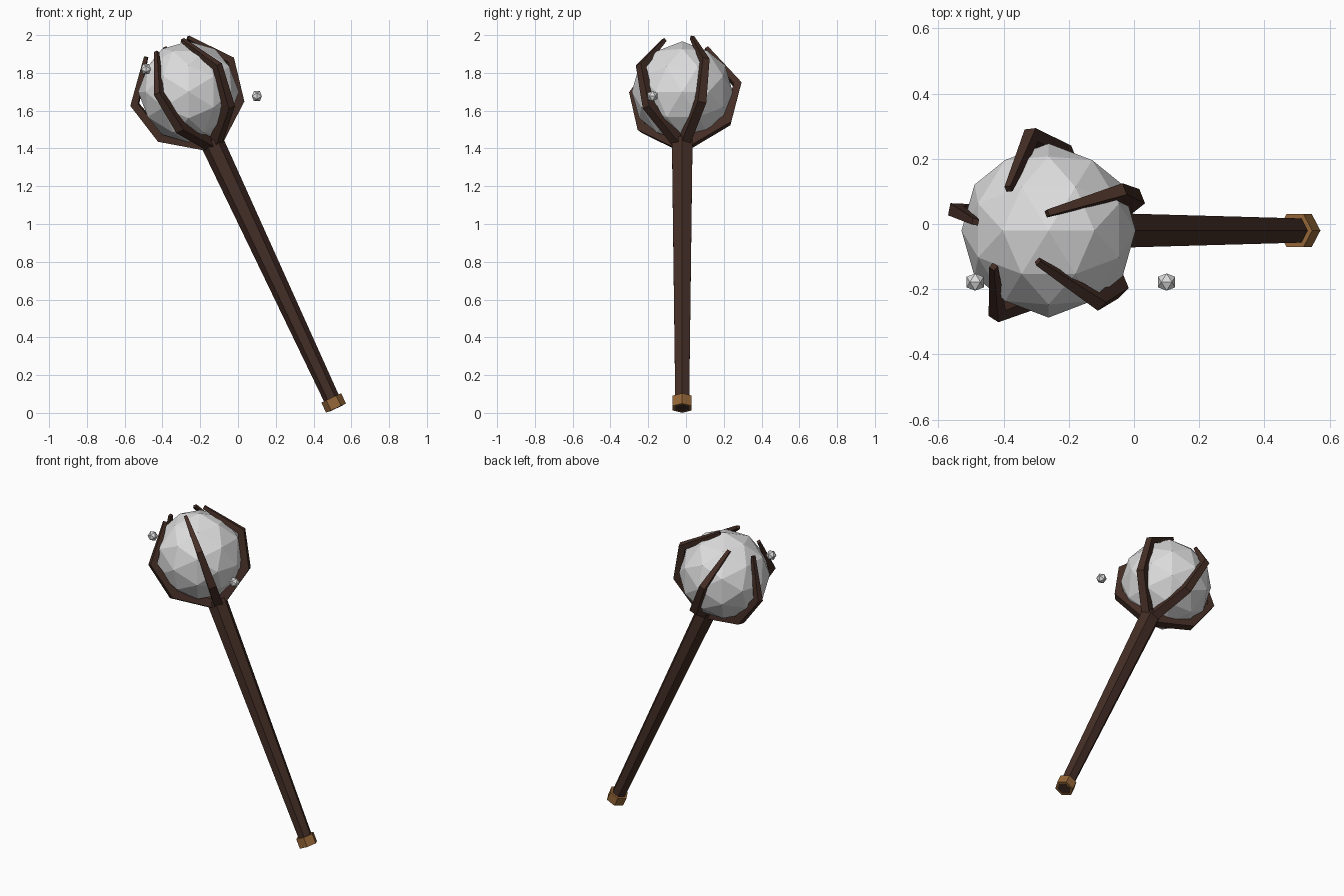
import bpy, bmesh, math
from mathutils import Matrix, Vector

if "Cube" in bpy.data.objects:
    bpy.data.objects.remove(bpy.data.objects["Cube"])

TILT = math.radians(25)
ORB = Vector((-0.262, -0.02, 1.70))
# Staff frame: origin at the orb centre, local z along the shaft
FRAME = Matrix.Translation(ORB) @ Matrix.Rotation(-TILT, 4, 'Y')


def material(name, colour):
    m = bpy.data.materials.new(name)
    m.diffuse_color = (*colour, 1)
    m.use_nodes = True
    m.node_tree.nodes["Principled BSDF"].inputs["Base Color"].default_value = m.diffuse_color
    return m


WOOD = material("dark wood", (0.058, 0.027, 0.019))
BRONZE = material("bronze", (0.30, 0.136, 0.040))
STONE = material("pale stone", (0.72, 0.72, 0.72))


def finish(bm, name, mat, matrix):
    bmesh.ops.recalc_face_normals(bm, faces=bm.faces)
    me = bpy.data.meshes.new(name)
    bm.to_mesh(me)
    bm.free()
    me.materials.append(mat)
    ob = bpy.data.objects.new(name, me)
    ob.matrix_world = matrix
    bpy.context.collection.objects.link(ob)
    return ob


def loft(name, rings, mat, matrix):
    """Skin a closed tube through rings of points, capped at both ends."""
    bm = bmesh.new()
    rows = [[bm.verts.new(p) for p in ring] for ring in rings]
    n = len(rows[0])
    for a, b in zip(rows, rows[1:]):
        for i in range(n):
            j = (i + 1) % n
            bm.faces.new((a[i], a[j], b[j], b[i]))
    bm.faces.new(rows[0])
    bm.faces.new(rows[-1])
    return finish(bm, name, mat, matrix)


def hexagon(r, z):
    return [(r * math.cos(k * math.pi / 3), r * math.sin(k * math.pi / 3), z)
            for k in range(6)]


def stone(name, centre, radius, level):
    # Icosphere turned so that an edge lies level on top
    bm = bmesh.new()
    bmesh.ops.create_icosphere(bm, subdivisions=level, radius=radius)
    turn = Matrix.Rotation(-math.atan(2 / (1 + math.sqrt(5))), 4, 'Y')
    return finish(bm, name, STONE, Matrix.Translation(centre) @ turn)


# Shaft and pommel
loft("shaft", [hexagon(0.042, -1.850), hexagon(0.063, -0.285)], WOOD, FRAME)
loft("pommel", [hexagon(0.058, -1.848), hexagon(0.058, -1.788)], BRONZE, FRAME)

# Claws: (radius, height, half width) along a bent, tapering square bar
PATH = [(0.030, -0.300, 0.026), (0.238, -0.157, 0.024),
        (0.293, 0.058, 0.019), (0.128, 0.262, 0.010)]


def claw_rings():
    pts = [Vector((r, 0, h)) for r, h, _ in PATH]
    dirs = [(b - a).normalized() for a, b in zip(pts, pts[1:])]
    rings = []
    for i, p in enumerate(pts):
        d0, d1 = dirs[max(i - 1, 0)], dirs[min(i, len(dirs) - 1)]
        d = (d0 + d1).normalized()
        w = PATH[i][2]
        out = Vector((d.z, 0, -d.x)) * w / d.dot(d0)   # mitred joint
        side = Vector((0, w, 0))
        rings.append([p + out + side, p - out + side, p - out - side, p + out - side])
    return rings


for k in range(5):
    spin = Matrix.Rotation(math.radians(24 + 72 * k), 4, 'Z')
    loft(f"claw_{k + 1}", claw_rings(), WOOD, FRAME @ spin)

# Orb and the two floating shards
stone("orb", ORB, 0.267, 2)
stone("shard_right", (0.10, -0.178, 1.677), 0.031, 1)
stone("shard_left", (-0.487, -0.178, 1.82), 0.031, 1)
